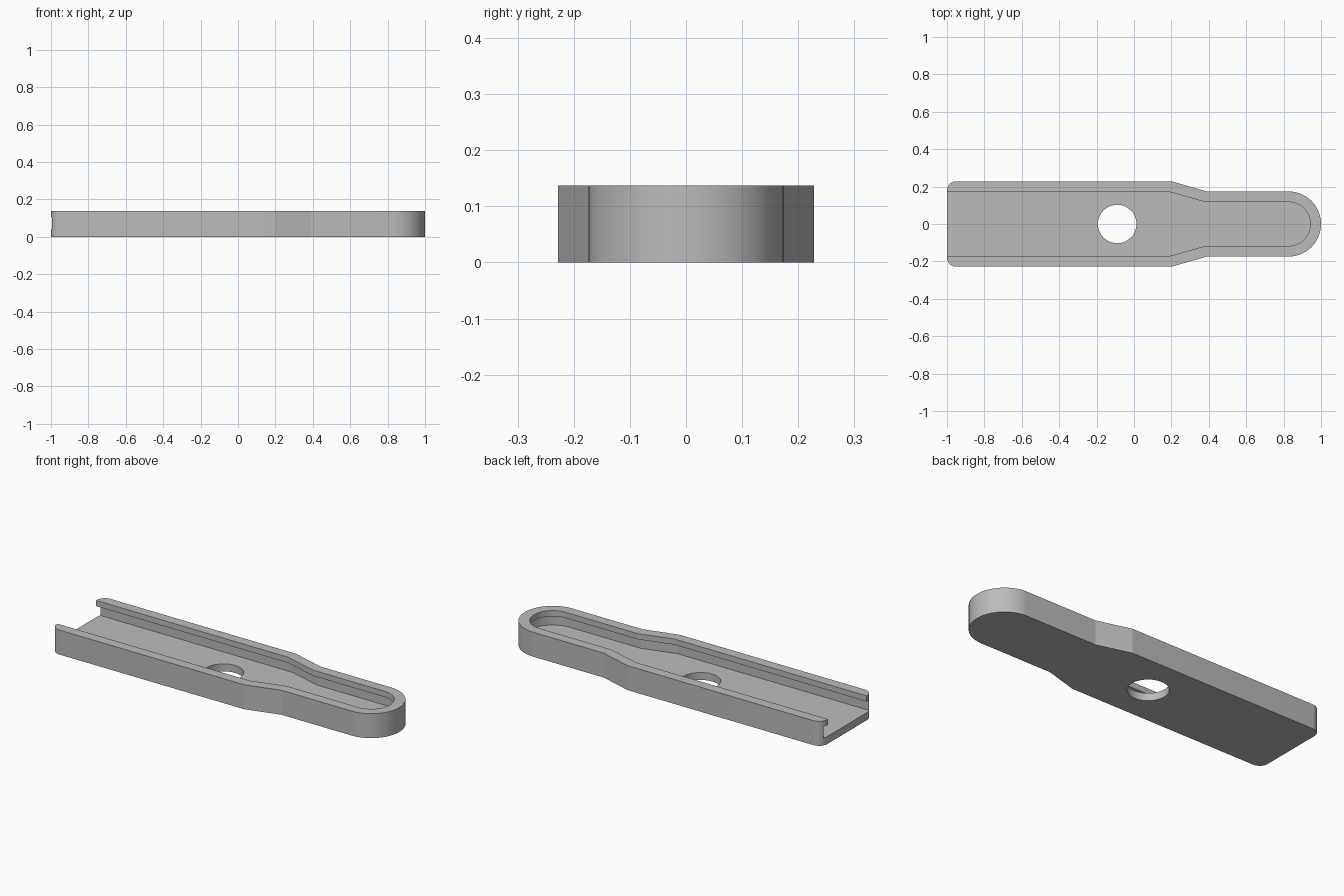
import bpy
import bmesh
from math import cos, sin, pi, radians

cube = bpy.data.objects.get("Cube")
if cube:
    bpy.data.objects.remove(cube, do_unlink=True)

HEIGHT, FLOOR, LIP = 0.137, 0.042, 0.032
WIDE, NARROW = 0.228, 0.174          # half widths of the two sections
END_X = 1 - NARROW                   # centre of the round end

grey = bpy.data.materials.new("plain_grey")
grey.use_nodes = True
colour = (0.5, 0.5, 0.5, 1)
grey.diffuse_color = colour
grey.node_tree.nodes["Principled BSDF"].inputs["Base Color"].default_value = colour


def arc(cx, cy, r, start, end, steps):
    return [(cx + r * cos(start + (end - start) * i / steps),
             cy + r * sin(start + (end - start) * i / steps)) for i in range(steps + 1)]


def outline(inset, back, corner=0):
    """Closed plan outline, drawn as one half and mirrored over the long axis."""
    wide, narrow = WIDE - inset, NARROW - inset
    half = arc(END_X, 0, narrow, 0, pi / 2, 24)
    half += [(0.39 - inset * 0.14, narrow), (0.2 - inset * 0.14, wide)]
    if corner:
        half += arc(back + corner, wide - corner, corner, pi / 2, pi, 10)
    else:
        half.append((back, wide))
    return half + [(x, -y) for x, y in reversed(half[1:])]


def prism(name, points, z0, z1):
    bm = bmesh.new()
    base = bm.faces.new([bm.verts.new((x, y, z0)) for x, y in points])
    top = bmesh.ops.extrude_face_region(bm, geom=[base])["geom"]
    for v in top:
        if isinstance(v, bmesh.types.BMVert):
            v.co.z = z1
    bmesh.ops.recalc_face_normals(bm, faces=bm.faces)
    mesh = bpy.data.meshes.new(name)
    bm.to_mesh(mesh)
    bm.free()
    mesh.materials.append(grey)
    obj = bpy.data.objects.new(name, mesh)
    bpy.context.collection.objects.link(obj)
    return obj


# Solid body with rounded rear corners
body = prism("channel_body", outline(0, -1, 0.05), 0, HEIGHT)

# Undercut slot, narrower mouth between the lips, and the floor hole
cutters = [
    prism("slot_cutter", outline(0.026, -1.2), FLOOR, HEIGHT - LIP),
    prism("mouth_cutter", outline(0.057, -1.2), FLOOR + 0.02, HEIGHT + 0.1),
    prism("hole_cutter", arc(-0.09, 0, 0.103, 0, 2 * pi, 64)[:-1], -0.1, FLOOR + 0.04),
]
bpy.context.view_layer.objects.active = body
for cutter in cutters:
    cutter.hide_render = True
    cut = body.modifiers.new(cutter.name, "BOOLEAN")
    cut.operation = "DIFFERENCE"
    cut.solver = "EXACT"
    cut.object = cutter
    bpy.ops.object.modifier_apply(modifier=cut.name)
    bpy.data.objects.remove(cutter, do_unlink=True)

# Smooth curves with crisp edges
bpy.ops.object.select_all(action="DESELECT")
body.select_set(True)
bpy.ops.object.shade_smooth_by_angle(angle=radians(12))
